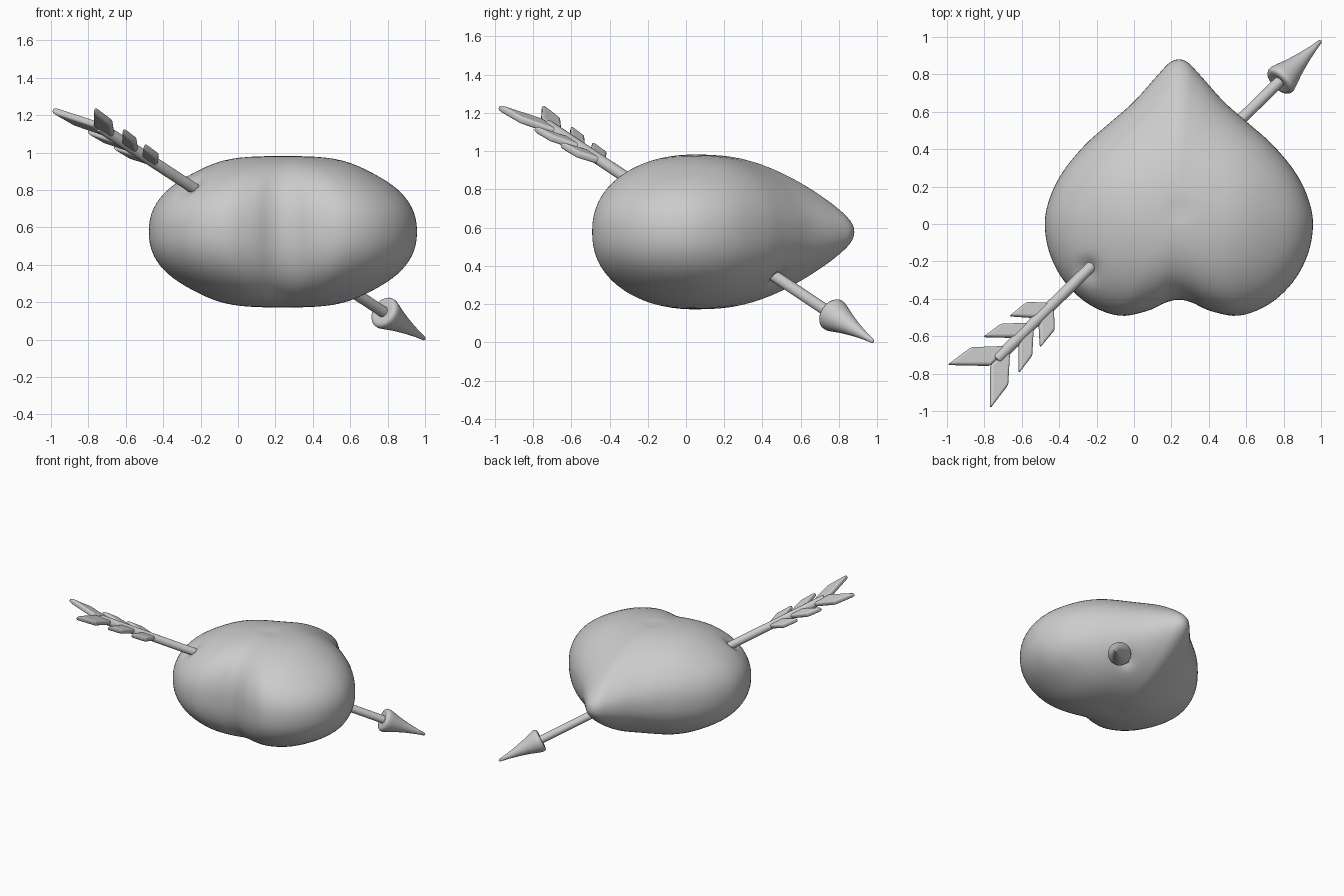
import bpy, bmesh, math
from mathutils import Vector, Matrix

if "Cube" in bpy.data.objects:
    bpy.data.objects.remove(bpy.data.objects["Cube"])

TIP = Vector((1.0, 0.98, 0.003))
BACK = Vector((-1, -0.982, 0.652)).normalized()      # from arrow tip to tail
SIDE = Vector((-0.70, 0.714, 0)).normalized()
NORM = BACK.cross(SIDE).normalized()
SIDE = NORM.cross(BACK).normalized()
# arrow frame: local x = sideways, y = blade normal, z = backwards along shaft
ARROW = Matrix((SIDE, NORM, BACK)).transposed().to_4x4()
ARROW.translation = TIP


def make(name, verts, faces, matrix=None, angle=40, bevel=0):
    me = bpy.data.meshes.new(name)
    me.from_pydata([tuple(v) for v in verts], [], faces)
    bm = bmesh.new()
    bm.from_mesh(me)
    if matrix:
        bm.transform(matrix)
    bmesh.ops.recalc_face_normals(bm, faces=bm.faces)
    bm.to_mesh(me)
    bm.free()
    ob = bpy.data.objects.new(name, me)
    bpy.context.collection.objects.link(ob)
    if bevel:
        m = ob.modifiers.new("round", 'BEVEL')
        m.width, m.segments = bevel, 3
    bpy.ops.object.select_all(action='DESELECT')
    bpy.context.view_layer.objects.active = ob
    ob.select_set(True)
    bpy.ops.object.shade_smooth_by_angle(angle=math.radians(angle))
    return ob


def rows_to_faces(rows, n):
    return [(r * n + i, r * n + (i + 1) % n, (r + 1) * n + (i + 1) % n, (r + 1) * n + i)
            for r in range(rows - 1) for i in range(n)]


def smooth_ring(pts, steps):
    """Closed Catmull-Rom curve through 2D points."""
    out, n = [], len(pts)
    for i in range(n):
        a, b, c, d = (Vector(pts[(i + k) % n]) for k in (-1, 0, 1, 2))
        for s in range(steps):
            t = s / steps
            out.append(0.5 * (2 * b + (c - a) * t + (2 * a - 5 * b + 4 * c - d) * t * t
                              + (3 * b - a - 3 * c + d) * t ** 3))
    return out


def lathe(name, profile, sides=32, angle=40):
    verts = [(r * math.cos(2 * math.pi * i / sides), r * math.sin(2 * math.pi * i / sides), z)
             for r, z in profile for i in range(sides)]
    faces = rows_to_faces(len(profile), sides)
    faces += [tuple(range(sides)), tuple(range(len(verts) - sides, len(verts)))]
    return make(name, verts, faces, ARROW, angle)


# Heart: outline in plan, melting into an ellipse towards top and bottom
half = [(0, .88), (.05, .862), (.11, .80), (.24, .655), (.37, .54), (.50, .425), (.62, .28),
        (.69, .14), (.717, 0), (.69, -.16), (.61, -.31), (.48, -.43), (.32, -.49),
        (.17, -.465), (.07, -.42), (0, -.405)]
ring = smooth_ring(half + [(-x, y) for x, y in half[-2:0:-1]], 5)
CX, CY, CZ, H, ROWS = 0.24, 0.07, 0.577, 0.394, 44


def dimple(p):
    rel = p - TIP
    along = rel.dot(BACK)
    rho = (rel - BACK * along).length
    sign = -1 if along > 1.2 else 1
    return p + BACK * sign * 0.035 * math.exp(-(rho / 0.055) ** 2)


verts = []
for r in range(1, ROWS):
    phi = math.pi * (r / ROWS - 0.5)
    k = math.cos(phi) ** (2 / 2.25)
    z = math.copysign(abs(math.sin(phi)) ** (2 / 2.25), phi)
    for q in ring:
        v = q - Vector((0, CY))
        u = v.normalized()
        ellipse = u / math.hypot(u.x / 0.68, u.y / 0.60)
        p = v.lerp(ellipse, 0.85 * (1 - k)) * k
        y = p.y + CY
        taper = 1 - 0.45 * max(0, (y - 0.2) / 0.68) ** 2
        lobes = 1 + 0.05 * math.exp(-((p.x ** 2 - 0.09) / 0.12) ** 2 - (y / 0.35) ** 2)
        verts.append(dimple(Vector((CX + p.x, y, CZ + H * z * taper * lobes))))
N = len(ring)
faces = rows_to_faces(ROWS - 1, N)
bot, top = len(verts), len(verts) + 1
last = (ROWS - 2) * N
verts += [Vector((CX, CY, CZ - H)), Vector((CX, CY, CZ + H))]
for i in range(N):
    j = (i + 1) % N
    faces += [(bot, j, i), (top, last + i, last + j)]
make("heart", verts, faces, angle=80)

# Arrow shaft with softened tail end
lathe("arrow_shaft", [(.030, .28), (.030, 2.675), (.026, 2.687), (.016, 2.69)])

# Arrow head: slightly concave cone with a rounded rim
lathe("arrow_head", [(.003, 0), (.010, .006), (.020, .07), (.037, .15), (.058, .23), (.078, .29),
                     (.087, .32), (.087, .338), (.079, .350), (.060, .352), (.028, .345)], angle=60)

# Fletching: three pairs of slanted blades, (distance back, sideways)
blades = {
    "large": [(2.570, 0), (2.742, .142), (2.910, .163), (2.735, 0)],
    "medium": [(2.375, 0), (2.519, .120), (2.645, .136), (2.500, 0)],
    "small": [(2.212, 0), (2.319, .106), (2.449, .118), (2.335, 0)],
}
T = 0.019
for size, outline in blades.items():
    for side, s in (("left", 1), ("right", -1)):
        vs = [(s * u, y, l) for y in (-T, T) for l, u in outline]
        fs = [(0, 1, 2, 3), (4, 5, 6, 7)] + [(i, (i + 1) % 4, (i + 1) % 4 + 4, i + 4) for i in range(4)]
        make(f"feather_{size}_{side}", vs, fs, ARROW, 50, bevel=0.013)
